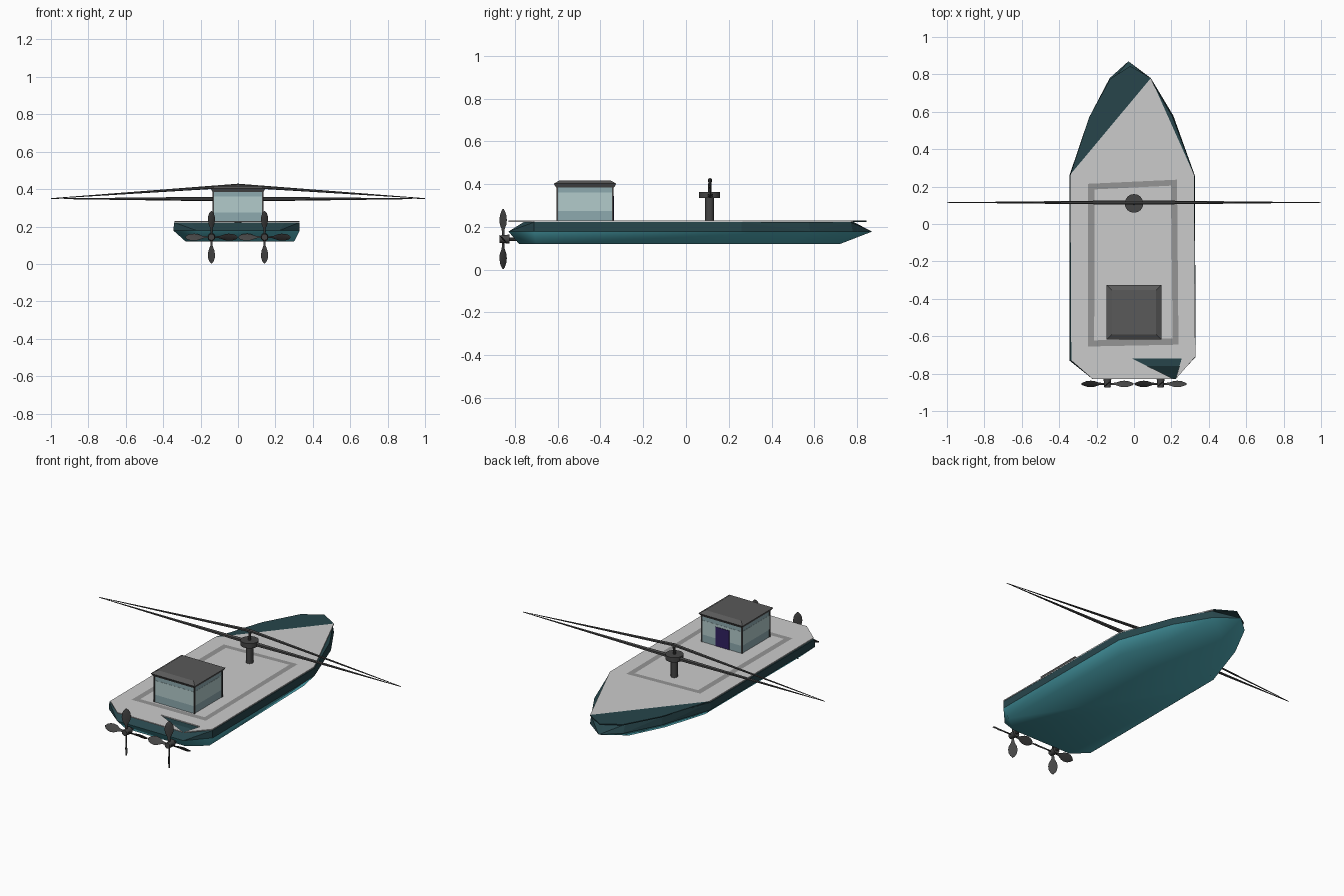
import bpy, bmesh, math
from mathutils import Vector, Matrix

if "Cube" in bpy.data.objects:
    bpy.data.objects.remove(bpy.data.objects["Cube"])


def material(name, rgb):
    m = bpy.data.materials.new(name)
    m.diffuse_color = (*rgb, 1)
    m.use_nodes = True
    m.node_tree.nodes["Principled BSDF"].inputs["Base Color"].default_value = m.diffuse_color
    return m


TEAL = material("teal", (0.08, 0.42, 0.49))
DARK_TEAL = material("dark_teal", (0.02, 0.06, 0.07))
DECK = material("deck_grey", (0.55, 0.55, 0.55))
LINE = material("line_grey", (0.3, 0.3, 0.3))
IRON = material("iron", (0.06, 0.06, 0.06))
ROOF = material("roof_grey", (0.1, 0.1, 0.1))
WALL = material("wall_blue", (0.27, 0.4, 0.43))
PANE = material("pale_blue", (0.45, 0.6, 0.6))
DOOR = material("door_purple", (0.03, 0.015, 0.12))


def finish(bm, name, mat, angle=0):
    bmesh.ops.recalc_face_normals(bm, faces=bm.faces)
    me = bpy.data.meshes.new(name)
    bm.to_mesh(me)
    bm.free()
    me.materials.append(mat)
    ob = bpy.data.objects.new(name, me)
    bpy.context.collection.objects.link(ob)
    if angle:
        bpy.context.view_layer.objects.active = ob
        ob.select_set(True)
        bpy.ops.object.shade_smooth_by_angle(angle=math.radians(angle))
        ob.select_set(False)
    return ob


def skin(name, low, z0, high, z1, mat, angle=0, open_z=None):
    """Convex band between two outlines, optionally open at one level."""
    bm = bmesh.new()
    for pts, z in ((low, z0), (high, z1)):
        for x, y in pts:
            bm.verts.new((x, y, z))
    bmesh.ops.convex_hull(bm, input=bm.verts)
    loose = [v for v in bm.verts if not v.link_faces]
    bmesh.ops.delete(bm, geom=loose, context='VERTS')
    bmesh.ops.recalc_face_normals(bm, faces=bm.faces)
    if open_z is not None:
        inside = [f for f in bm.faces if all(abs(v.co.z - open_z) < 1e-4 for v in f.verts)]
        bmesh.ops.delete(bm, geom=inside, context='FACES')
    return finish(bm, name, mat, angle)


def plate(name, pts, z0, z1, mat):
    bm = bmesh.new()
    f = bm.faces.new([bm.verts.new((x, y, z0)) for x, y in pts])
    r = bmesh.ops.extrude_face_region(bm, geom=[f])
    vs = [g for g in r["geom"] if isinstance(g, bmesh.types.BMVert)]
    bmesh.ops.translate(bm, verts=vs, vec=(0, 0, z1 - z0))
    if not f.is_valid or len(bm.faces) < len(pts) + 2:
        bm.faces.new([v for v in bm.verts if v not in vs])
    return finish(bm, name, mat)


def box(name, lo, hi, mat):
    return plate(name, [(lo[0], lo[1]), (hi[0], lo[1]), (hi[0], hi[1]), (lo[0], hi[1])],
                 lo[2], hi[2], mat)


def rod(name, a, b, r1, r2, mat, sides=12):
    a, b = Vector(a), Vector(b)
    rot = (b - a).to_track_quat('Z', 'Y').to_matrix().to_4x4()
    bm = bmesh.new()
    bmesh.ops.create_cone(bm, cap_ends=True, segments=sides, radius1=r1, radius2=r2,
                          depth=(b - a).length,
                          matrix=Matrix.Translation((a + b) / 2) @ rot)
    return finish(bm, name, mat, 40)


# Hull: lower body and dark upper band
keel = [(-.02, .72), (-.1, .68), (-.2, .48), (-.28, .22), (-.28, -.7), (-.2, -.78),
        (.2, -.78), (.3, -.7), (.28, .22), (.18, .48)]
waist = [(-.03, .87), (-.13, .78), (-.24, .57), (-.345, .26), (-.345, -.73), (-.22, -.83),
         (.22, -.83), (.33, -.71), (.325, .26), (.21, .58), (.09, .78)]
rim = [(-.02, .785), (-.125, .755), (-.235, .56), (-.342, .26), (-.342, -.73), (-.25, -.76),
       (.25, -.76), (.328, -.71), (.323, .26), (.205, .575), (.09, .77)]
skin("lower_hull", keel, .12, waist, .178, TEAL, 50, .178)
skin("upper_hull", waist, .178, rim, .222, DARK_TEAL, 0, .178)

# Deck sheet with the open wedge at the stern, and the dark bow panel
deck = [(-.34, .265), (-.335, -.73), (-.22, -.83), (.215, -.83), (-.01, -.72), (.255, -.72),
        (.222, -.83), (.328, -.71), (.32, .265), (.09, .78)]
plate("deck", deck, .224, .23, DECK)
plate("bow_panel", [(-.34, .265), (.09, .78), (-.02, .845), (-.128, .775), (-.24, .57)],
      .224, .23, DARK_TEAL)

# Painted border on the deck
outer = [(-.245, .215), (.23, .237), (.238, -.645), (-.247, -.655)]
inner = [(-.21, .185), (.197, .205), (.207, -.612), (-.213, -.622)]
bm = bmesh.new()
o = [bm.verts.new((x, y, .2315)) for x, y in outer]
i = [bm.verts.new((x, y, .2315)) for x, y in inner]
for k in range(4):
    n = (k + 1) % 4
    bm.faces.new((o[n], o[k], i[k], i[n]))
ob = finish(bm, "deck_border", LINE)
if ob.data.polygons[0].normal.z < 0:
    ob.data.flip_normals()

# Cabin
box("cabin_walls", (-.133, -.604, .23), (.133, -.34, .39), WALL)
box("cabin_pane_band", (-.134, -.605, .275), (.134, -.339, .36), PANE)
for sx in (-1, 1):
    for y in (-.602, -.342):
        box("cabin_post", (sx * .132 - .004, y - .004, .23), (sx * .132 + .004, y + .004, .39), IRON)
box("cabin_door", (-.05, -.342, .231), (.04, -.336, .345), DOOR)


def square(h):
    return [(sx * h, -.472 + sy * h) for sx, sy in ((-1, -1), (1, -1), (1, 1), (-1, 1))]


skin("roof_eave", square(.136), .385, square(.146), .402, ROOF, 0, .402)
skin("roof_top", square(.146), .402, square(.118), .418, ROOF, 0, .402)

# Mast with its hub and the top pin
rod("mast", (0, .11, .22), (0, .11, .345), .02, .02, IRON)
rod("mast_hub", (0, .11, .336), (0, .11, .364), .05, .05, IRON, 16)
rod("mast_pin", (0, .11, .36), (0, .113, .424), .008, .008, IRON, 8)

# Long tapering arms and their upper stays
for sx in (-1, 1):
    rod("arm", (sx * .03, .115, .347), (sx * 1, .115, .349), .013, .0015, IRON, 6)
    rod("upper_stay", (0, .112, .419), (sx * 1, .115, .35), .01, .0015, IRON, 6)

# Two stern propellers, four pitched leaf blades each
leaf = [(.01, .006), (.045, .009), (.07, .022), (.09, .0255), (.112, .023), (.13, .014), (.14, .003)]
for sx in (-1, 1):
    c = Vector((sx * .142, -.855, .143))
    rod("propeller_hub", c + Vector((0, -.018, 0)), c + Vector((0, .03, 0)), .017, .021, IRON)
    rod("propeller_shaft", c, c + Vector((0, .08, 0)), .008, .008, IRON, 8)
    bm = bmesh.new()
    for q in range(4):
        turn = Matrix.Rotation(q * math.pi / 2, 3, 'Y')
        rows = []
        for r, w in leaf:
            pitch = Matrix.Rotation(math.radians(48 - 130 * (r - .05)), 3, 'Z')
            ring = [(-w, 0), (0, -.004), (w, 0), (0, .004)]
            rows.append([bm.verts.new(c + turn @ (pitch @ Vector((x, y, r)))) for x, y in ring])
        for a, b in zip(rows, rows[1:]):
            for k in range(4):
                n = (k + 1) % 4
                bm.faces.new((a[k], a[n], b[n], b[k]))
        bm.faces.new(rows[0])
        bm.faces.new(rows[-1])
    finish(bm, "propeller_blades", IRON, 40)
